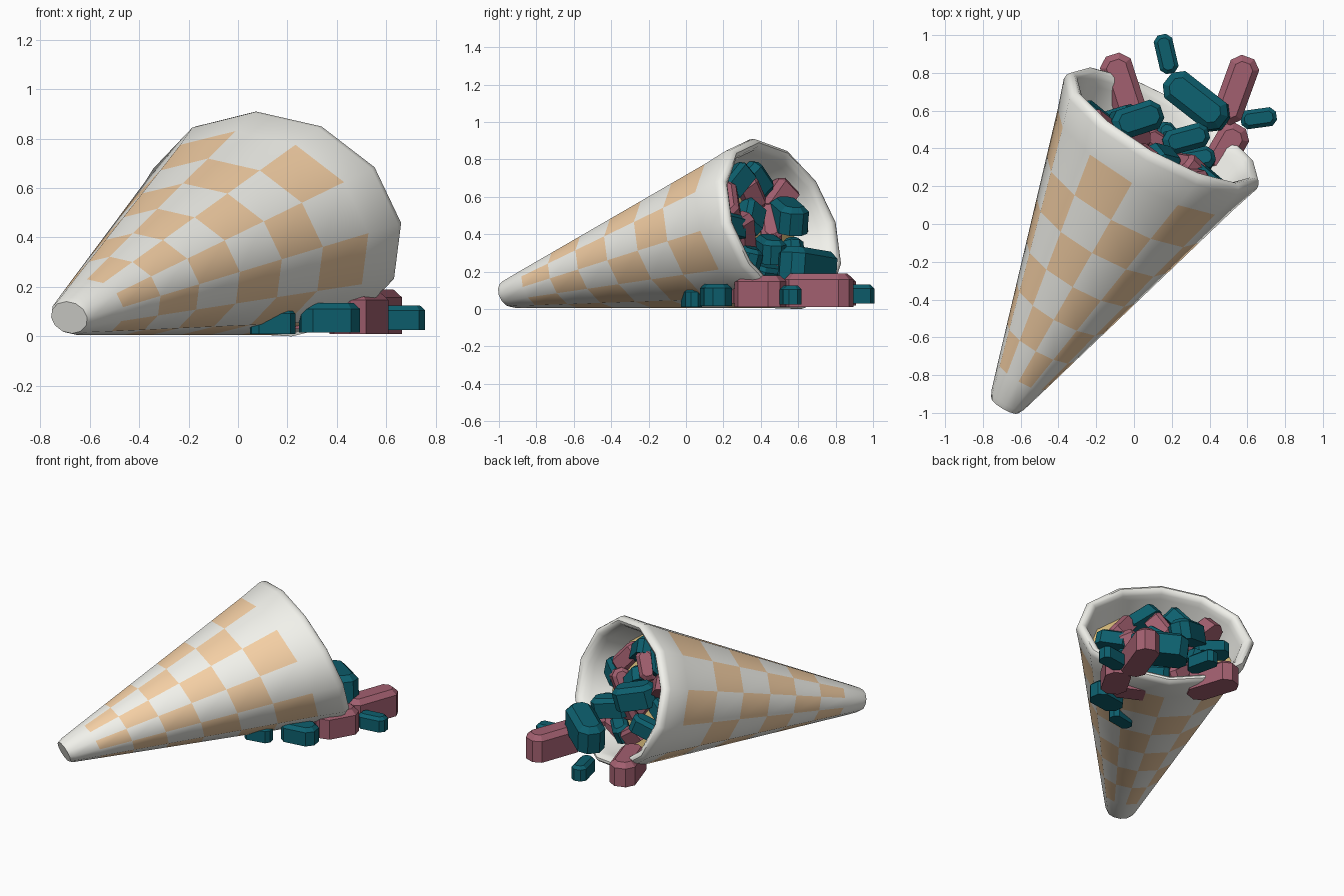
import bpy, bmesh, math, random
from mathutils import Vector, Matrix, Euler

if "Cube" in bpy.data.objects:
    bpy.data.objects.remove(bpy.data.objects["Cube"])

random.seed(4)

def material(name, rgb):
    m = bpy.data.materials.new(name)
    m.diffuse_color = (*rgb, 1)
    m.use_nodes = True
    m.node_tree.nodes["Principled BSDF"].inputs["Base Color"].default_value = m.diffuse_color
    return m

WHITE = material("shell_white", (0.88, 0.88, 0.83))
ORANGE = material("check_orange", (0.9, 0.62, 0.37))
TAN = material("filling_tan", (0.76, 0.55, 0.22))
TEAL = material("teal", (0.004, 0.115, 0.155))
MAROON = material("maroon", (0.36, 0.115, 0.16))

# Cone frame: axis from tip to mouth, slightly flattened in height
TIP, MOUTH = Vector((-0.675, -0.945, 0.08)), Vector((0.155, 0.505, 0.46))
H = Vector((0.497, 0.868, 0))
SIDE = Vector((0.868, -0.497, 0))
UP = Vector((0, 0, 0.77)) - 0.27 * H
N = 12

def radius(t):
    return 0.097 + (0.592 - 0.097) * t

def place(t, s, v):
    return TIP.lerp(MOUTH, t) + SIDE * s + UP * v

def ring(bm, t, r):
    return [bm.verts.new(place(t, r * math.cos(a), r * math.sin(a)))
            for a in (2 * math.pi * i / N for i in range(N))]

def finish(bm, name, mats):
    bmesh.ops.recalc_face_normals(bm, faces=bm.faces)
    me = bpy.data.meshes.new(name)
    bm.to_mesh(me)
    bm.free()
    for m in mats:
        me.materials.append(m)
    ob = bpy.data.objects.new(name, me)
    bpy.context.collection.objects.link(ob)
    return ob

def smooth(ob):
    bpy.ops.object.select_all(action='DESELECT')
    ob.select_set(True)
    bpy.context.view_layer.objects.active = ob
    bpy.ops.object.shade_smooth_by_angle(angle=math.radians(42))

# Cone shell: flat tip, six checkered rows, thick rounded lip, inner wall
checks = [0.10, 0.22, 0.345, 0.475, 0.61, 0.742, 0.888]
profile = [(-0.01, 0.084), (0.008, 0.1)]
FIRST = len(profile)
profile += [(t, radius(t)) for t in checks]
profile += [(0.98, 0.588), (0.996, 0.586), (1.007, 0.573), (1.01, 0.553),
            (1.004, 0.53), (0.988, 0.513), (0.965, 0.505), (0.86, 0.46)]
bm = bmesh.new()
rings = [ring(bm, t, r) for t, r in profile]
bm.faces.new(rings[0])
for k in range(len(rings) - 1):
    row = k - FIRST
    for i in range(N):
        j = (i + 1) % N
        f = bm.faces.new((rings[k][i], rings[k][j], rings[k + 1][j], rings[k + 1][i]))
        if 0 <= row < 6 and (row + i) % 2 == 0:
            f.material_index = 1
smooth(finish(bm, "cone_shell", [WHITE, ORANGE]))

# Filling disc inside the mouth
bm = bmesh.new()
outer, inner = ring(bm, 0.885, 0.475), ring(bm, 0.905, 0.28)
bm.faces.new(inner)
for i in range(N):
    j = (i + 1) % N
    bm.faces.new((outer[i], outer[j], inner[j], inner[i]))
smooth(finish(bm, "filling", [TAN]))

# Blocks: long prisms with four chamfered long edges and tapered ends
def block(name, mat, loc, size, rot):
    bm = bmesh.new()
    bmesh.ops.create_cube(bm, size=1)
    bmesh.ops.scale(bm, vec=size, verts=bm.verts)
    upright = [e for e in bm.edges if abs((e.verts[0].co - e.verts[1].co).z) > 1e-4]
    bmesh.ops.bevel(bm, geom=upright, offset=0.28 * size[1], segments=1, affect='EDGES')
    rims = [e for e in bm.edges if e.verts[0].co.z > 0 and e.verts[1].co.z > 0]
    bmesh.ops.bevel(bm, geom=rims, offset=0.2 * min(size), segments=1, affect='EDGES')
    m = Matrix.Translation(loc) @ Euler(rot).to_matrix().to_4x4()
    bmesh.ops.transform(bm, matrix=m, verts=bm.verts)
    finish(bm, name, [mat])

# Spilled blocks: material, centre, size, heading and pitch in degrees
spilled = [
    (MAROON, (0.54, 0.71, 0.10), (0.37, 0.16, 0.18), 70, 0),
    (MAROON, (-0.06, 0.73, 0.10), (0.35, 0.17, 0.16), 108, 0),
    (MAROON, (0.49, 0.40, 0.095), (0.28, 0.17, 0.17), 60, 0),
    (MAROON, (0.28, 0.34, 0.10), (0.28, 0.13, 0.14), -25, 0),
    (TEAL, (0.17, 0.90, 0.08), (0.21, 0.10, 0.10), 103, 0),
    (TEAL, (0.66, 0.56, 0.075), (0.19, 0.10, 0.10), 8, 0),
    (TEAL, (0.33, 0.65, 0.23), (0.38, 0.18, 0.18), -38, -6),
    (TEAL, (0.37, 0.16, 0.075), (0.24, 0.15, 0.12), 8, 0),
    (TEAL, (0.14, 0.03, 0.06), (0.18, 0.09, 0.10), 10, 0),
    (TEAL, (0.27, 0.45, 0.32), (0.25, 0.13, 0.13), 15, 10),
    (TEAL, (0.01, 0.55, 0.50), (0.28, 0.16, 0.15), 18, 15),
]
for k, (mat, loc, size, yaw, pitch) in enumerate(spilled):
    block(f"spilled_block_{k + 1}", mat, loc, size,
          (0, math.radians(pitch), math.radians(yaw)))

# Blocks packed in the mouth: material, side offset, height offset
packed = [
    (TEAL, -0.13, 0.34), (TEAL, 0.12, 0.32), (MAROON, 0.0, 0.24), (MAROON, -0.27, 0.2),
    (MAROON, 0.26, 0.18), (TEAL, -0.33, 0.03), (TEAL, 0.08, 0.08), (MAROON, -0.12, 0.02),
    (TEAL, 0.33, 0.02), (MAROON, 0.2, -0.04), (TEAL, -0.24, -0.17), (MAROON, 0.02, -0.14),
    (TEAL, 0.22, -0.2), (MAROON, -0.1, -0.29), (TEAL, 0.07, -0.33),
]
for k, (mat, s, v) in enumerate(packed):
    w = random.uniform(0.10, 0.14)
    block(f"packed_block_{k + 1}", mat, place(0.925, s, v),
          (random.uniform(0.19, 0.25), w, w),
          (random.uniform(-0.6, 0.6), random.uniform(-1.2, 1.2), random.uniform(-0.9, 0.3)))
